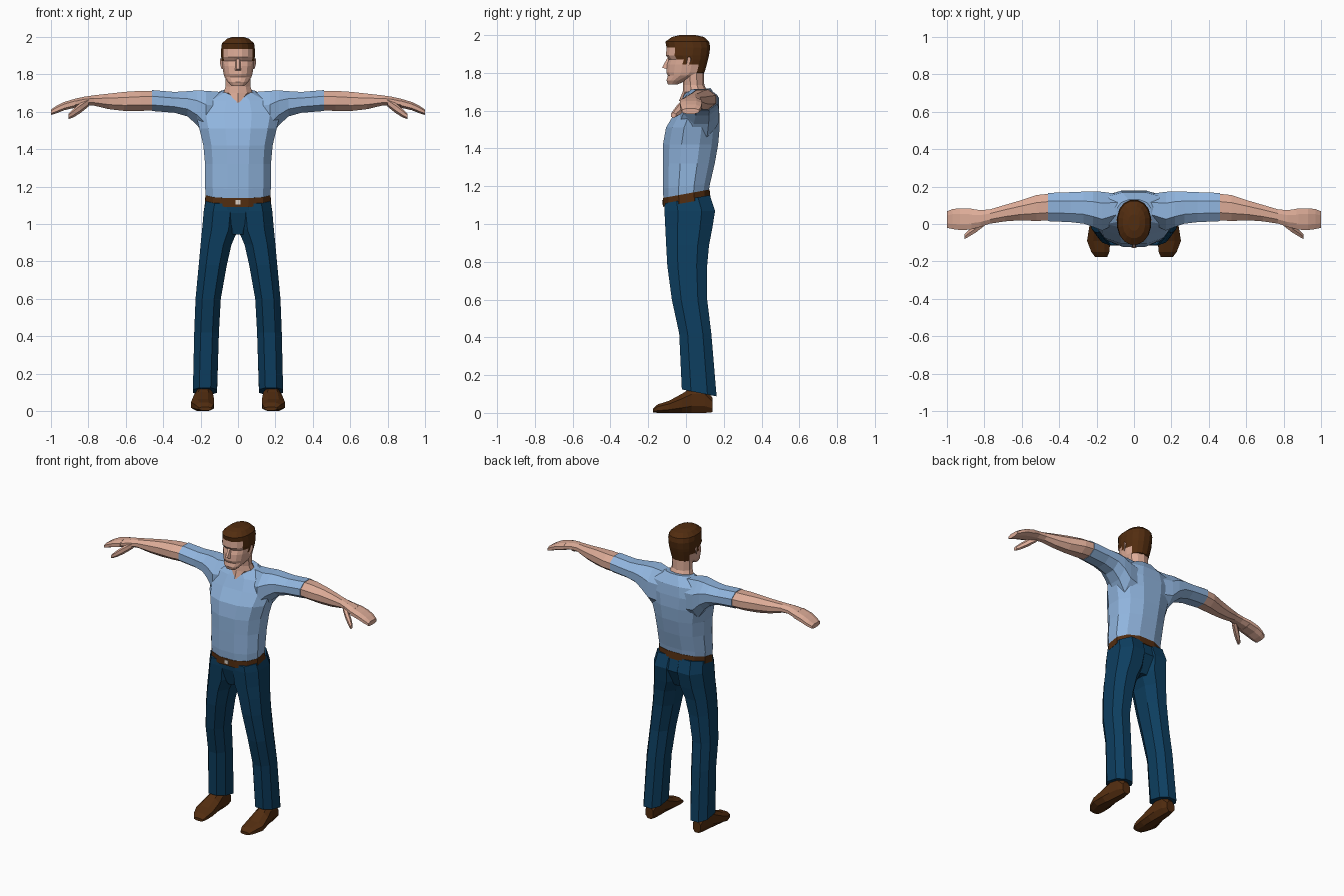
import bpy, bmesh, math
from mathutils import Vector


def material(name, r, g, b):
    m = bpy.data.materials.new(name)
    m.diffuse_color = (r, g, b, 1)
    return m


SKIN = material("skin", 0.72, 0.41, 0.31)
SHIRT = material("shirt blue", 0.28, 0.46, 0.73)
DENIM = material("trouser blue", 0.004, 0.048, 0.115)
BROWN = material("brown", 0.085, 0.026, 0.005)
METAL = material("buckle", 0.70, 0.62, 0.55)


def finish(name, bm, mats, mirror=False):
    bmesh.ops.recalc_face_normals(bm, faces=bm.faces)
    me = bpy.data.meshes.new(name)
    bm.to_mesh(me)
    bm.free()
    for m in mats:
        me.materials.append(m)
    ob = bpy.data.objects.new(name, me)
    bpy.context.collection.objects.link(ob)
    if mirror:
        ob.modifiers.new("Mirror", 'MIRROR').use_axis[0] = True
    return ob


def loft(name, rows, mats, axis='z', n=8, p=1.0, mirror=False, rule=None):
    """Skin n-sided rings. Row: position, a0, a1, b0, b1[, tilt]; a, b are the other two axes."""
    s = lambda v: math.copysign(abs(v) ** p, v)
    k = s(math.cos(math.pi / n))
    unit = [(s(math.cos((i + .5) * 2 * math.pi / n)) / k,
             s(math.sin((i + .5) * 2 * math.pi / n)) / k) for i in range(n)]
    bm = bmesh.new()
    rings = []
    for t, a0, a1, b0, b1, *tilt in rows:
        ring = []
        for u, v in unit:
            a = (a0 + a1) / 2 + u * (a1 - a0) / 2
            b = (b0 + b1) / 2 + v * (b1 - b0) / 2
            w = t + (tilt[0] * b if tilt else 0)
            ring.append(bm.verts.new({'z': (a, b, w), 'x': (w, a, b), 'y': (a, w, b)}[axis]))
        rings.append(ring)
    for lo, hi in zip(rings, rings[1:]):
        for i in range(n):
            j = (i + 1) % n
            bm.faces.new((lo[i], lo[j], hi[j], hi[i]))
    bm.faces.new(rings[0])
    bm.faces.new(rings[-1])
    if rule:
        for f in bm.faces:
            f.material_index = rule(f.calc_center_median())
    return finish(name, bm, mats, mirror)


def hull(name, pts, mat, mirror=False):
    bm = bmesh.new()
    for q in pts:
        bm.verts.new(q)
    bmesh.ops.convex_hull(bm, input=bm.verts)
    return finish(name, bm, [mat], mirror)


# Shirt body, with chest sloping back to the collar
loft("shirt_body", [
    (1.15, -.172, .172, -.119, .120, .18),
    (1.20, -.176, .176, -.123, .127, .10),
    (1.32, -.176, .176, -.123, .152),
    (1.42, -.185, .185, -.122, .170),
    (1.51, -.207, .207, -.106, .178),
    (1.59, -.225, .225, -.058, .176),
    (1.66, -.190, .190, -.022, .168),
    (1.70, -.090, .090, .000, .130, .15)], [SHIRT], n=12, p=.85)

# Sleeves, deep at the armpit
loft("sleeve", [
    (.08, .010, .160, 1.44, 1.705),
    (.17, -.035, .172, 1.46, 1.712),
    (.22, -.015, .175, 1.53, 1.714),
    (.27, .002, .173, 1.575, 1.710),
    (.34, .010, .170, 1.595, 1.706),
    (.46, .015, .166, 1.604, 1.716)], [SHIRT], 'x', mirror=True)

# Bare arm running into a mitten hand
loft("arm", [
    (.45, .020, .162, 1.607, 1.712),
    (.52, .016, .155, 1.605, 1.712),
    (.61, .020, .125, 1.605, 1.706),
    (.69, .014, .102, 1.614, 1.697),
    (.77, .002, .078, 1.633, 1.688),
    (.82, -.015, .074, 1.634, 1.681),
    (.88, -.030, .082, 1.622, 1.668)], [SKIN], 'x', mirror=True)
loft("fingers", [
    (.87, -.030, .082, 1.622, 1.670),
    (.93, -.032, .084, 1.608, 1.652),
    (.97, -.027, .080, 1.592, 1.632),
    (1.0, -.020, .068, 1.583, 1.612)], [SKIN], 'x', p=.8, mirror=True)
loft("thumb", [
    (.80, -.010, .030, 1.630, 1.670),
    (.845, -.045, -.002, 1.595, 1.642),
    (.88, -.066, -.030, 1.573, 1.612),
    (.905, -.080, -.054, 1.563, 1.588)], [SKIN], 'x', n=6, mirror=True)

# Neck: its narrow lower front shows through the shirt as a V opening
loft("neck", [
    (1.65, -.015, .015, -.035, .100),
    (1.70, -.078, .078, -.014, .112),
    (1.735, -.066, .066, -.012, .094),
    (1.82, -.066, .066, -.020, .092)], [SKIN], n=10)


# Head: face and hair split by height and depth
def hair(c):
    return int(c.z > 1.935 or (c.z > 1.872 and c.y > -.05)
               or (c.z > 1.845 and c.y > -.01) or (c.z > 1.785 and c.y > .045))


loft("head", [
    (1.738, -.035, .035, -.095, -.045),
    (1.760, -.055, .055, -.103, .000),
    (1.785, -.072, .072, -.096, .070),
    (1.802, -.077, .077, -.104, .098),
    (1.845, -.084, .084, -.100, .110),
    (1.872, -.087, .087, -.090, .117),
    (1.892, -.090, .090, -.106, .122),
    (1.935, -.090, .090, -.103, .128),
    (1.965, -.086, .086, -.109, .122),
    (1.990, -.060, .060, -.075, .095),
    (2.000, -.030, .030, -.035, .050)], [SKIN, BROWN], n=16, p=.9, rule=hair)
hull("nose", [(-.009, -.092, 1.89), (.009, -.092, 1.89), (-.007, -.127, 1.828), (.007, -.127, 1.828),
              (-.019, -.095, 1.818), (.019, -.095, 1.818), (0, -.085, 1.85)], SKIN)
hull("ear", [(.078, -.005, 1.83), (.078, -.005, 1.885), (.097, .022, 1.885),
             (.097, .024, 1.86), (.088, .010, 1.828), (.078, .028, 1.88)], SKIN, True)

# Belt, tilted up to the back, and buckle plate
loft("belt", [
    (1.113, -.176, .176, -.122, .130, .18),
    (1.160, -.174, .174, -.122, .125, .18)], [BROWN], n=12, p=.85)
hull("buckle", [(x, y, z) for x in (-.014, .014) for y in (-.127, -.119) for z in (1.104, 1.128)], METAL)

# Trousers: seat and legs
loft("trouser_seat", [
    (1.13, -.172, .172, -.116, .122, .18),
    (1.06, -.165, .165, -.113, .146),
    (.945, -.055, .055, -.080, .095)], [DENIM], n=12, p=.85)
loft("trouser_leg", [
    (1.13, -.010, .172, -.112, .126, .18),
    (1.07, -.010, .183, -.114, .154),
    (.97, .000, .192, -.109, .138),
    (.89, .035, .200, -.105, .122),
    (.78, .060, .210, -.099, .112),
    (.60, .092, .227, -.075, .112),
    (.42, .102, .234, -.036, .134),
    (.12, .112, .241, -.022, .162, -.2)], [DENIM], p=.85, mirror=True)

# Shoes
loft("shoe", [
    (-.176, .143, .208, .003, .022),
    (-.150, .132, .228, .000, .045),
    (-.090, .127, .251, .000, .064),
    (-.020, .130, .240, .000, .102),
    (.030, .135, .228, .000, .135),
    (.100, .140, .218, .000, .135),
    (.140, .150, .208, .004, .080)], [BROWN], 'y', p=.85, mirror=True)
